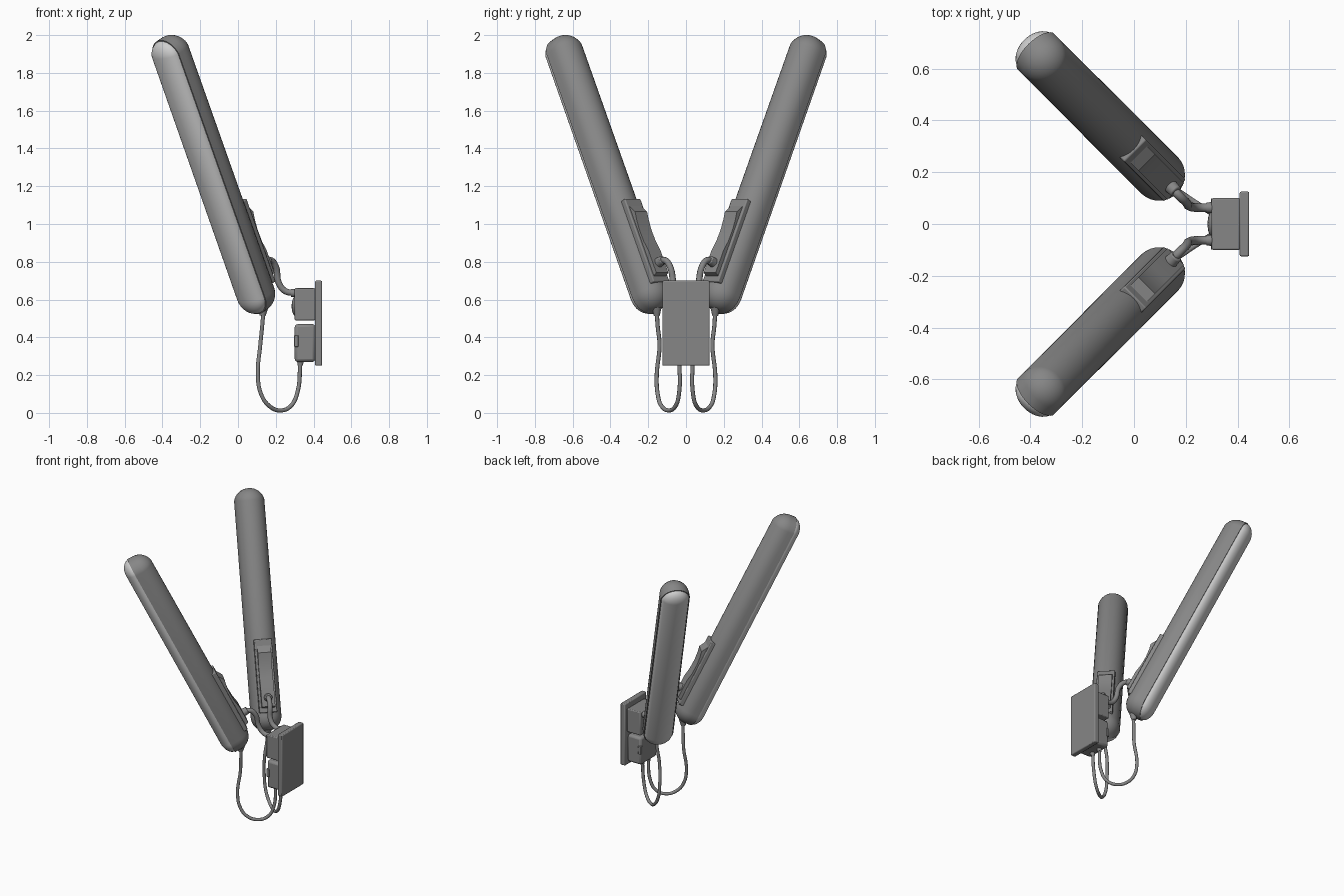
import bpy, bmesh, math
from mathutils import Matrix, Vector

cube = bpy.data.objects.get("Cube")
if cube:
    bpy.data.objects.remove(cube, do_unlink=True)


def material(name, value):
    m = bpy.data.materials.new(name)
    m.use_nodes = True
    colour = (value, value, value, 1)
    m.diffuse_color = colour
    m.node_tree.nodes["Principled BSDF"].inputs["Base Color"].default_value = colour
    return m


GREY = material("grey housing", 0.24)
LIGHT = material("light lens", 0.62)

# Lamp frame: local X across, local Y out through the lens, local Z along the lamp
TILT = math.radians(26.5)
out = Vector((-1, 1, 0)).normalized()
up = Vector((0, 0, 1))
axis = out * math.sin(TILT) + up * math.cos(TILT)
face = out * math.cos(TILT) - up * math.sin(TILT)
across = face.cross(axis)
LAMP = Matrix((across, face, axis)).transposed().to_4x4()
LAMP.translation = (0.097, 0.19, 0.63)
LENGTH = 1.42


def finish(bm, name, mat, frame=None, bevel=0, mirror=False, angle=35):
    """Turn a bmesh into an object, optionally placed in the lamp frame and mirrored."""
    if frame:
        bm.transform(frame)
    bmesh.ops.recalc_face_normals(bm, faces=bm.faces)
    me = bpy.data.meshes.new(name)
    bm.to_mesh(me)
    bm.free()
    me.materials.append(mat)
    me.shade_smooth()
    me.set_sharp_from_angle(angle=math.radians(angle))
    ob = bpy.data.objects.new(name, me)
    bpy.context.collection.objects.link(ob)
    if bevel:
        b = ob.modifiers.new("bevel", 'BEVEL')
        b.width, b.segments = bevel, 2
    if mirror:
        ob.modifiers.new("mirror", 'MIRROR').use_axis = (False, True, False)
    return ob


def box(name, lo, hi, **kw):
    lo, hi = Vector(lo), Vector(hi)
    bm = bmesh.new()
    bmesh.ops.create_cube(bm, size=1)
    bmesh.ops.scale(bm, vec=hi - lo, verts=bm.verts)
    bmesh.ops.translate(bm, vec=(lo + hi) / 2, verts=bm.verts)
    return finish(bm, name, GREY, **kw)


def cylinder(name, start, end, r1, r2, **kw):
    start, end = Vector(start), Vector(end)
    d = end - start
    bm = bmesh.new()
    bmesh.ops.create_cone(bm, cap_ends=True, segments=24, radius1=r1, radius2=r2, depth=d.length)
    bm.transform(Matrix.Translation((start + end) / 2) @ d.to_track_quat('Z', 'Y').to_matrix().to_4x4())
    return finish(bm, name, GREY, **kw)


def half_capsule(radius, side):
    """Long round-ended shell, keeping the half on the given side of local Y."""
    bm = bmesh.new()
    bmesh.ops.create_uvsphere(bm, u_segments=32, v_segments=16, radius=radius)
    for v in bm.verts:
        if v.co.z > 0.001:
            v.co.z += LENGTH
    bmesh.ops.bisect_plane(bm, geom=bm.verts[:] + bm.edges[:] + bm.faces[:], dist=1e-5,
                           plane_co=(0, 0, 0), plane_no=(0, -side, 0), clear_outer=True)
    return bm


def tube(name, points, radius):
    """Smooth round cable, one for each side."""
    for side, label in ((1, "back"), (-1, "front")):
        cu = bpy.data.curves.new(label + "_" + name, 'CURVE')
        cu.dimensions = '3D'
        cu.bevel_depth, cu.bevel_resolution, cu.resolution_u = radius, 3, 6
        cu.use_fill_caps = True
        sp = cu.splines.new('BEZIER')
        sp.bezier_points.add(len(points) - 1)
        for bp, (x, y, z) in zip(sp.bezier_points, points):
            bp.co = (x, y * side, z)
            bp.handle_left_type = bp.handle_right_type = 'AUTO'
        cu.materials.append(GREY)
        bpy.context.collection.objects.link(bpy.data.objects.new(label + "_" + name, cu))


# Lamp housings: rounded back with a short straight rim
bm = half_capsule(0.1, -1)
rim = [e for e in bm.edges if e.is_boundary]
ext = bmesh.ops.extrude_edge_only(bm, edges=rim)["geom"]
bmesh.ops.translate(bm, vec=(0, 0.04, 0), verts=[g for g in ext if isinstance(g, bmesh.types.BMVert)])
bmesh.ops.holes_fill(bm, edges=[e for e in bm.edges if e.is_boundary])
finish(bm, "lamp_housings", GREY, frame=LAMP, mirror=True)

# Lenses: shallow bulging covers
bm = half_capsule(0.094, 1)
for v in bm.verts:
    v.co.y = 0.038 + v.co.y * 0.66
finish(bm, "lamp_lenses", LIGHT, frame=LAMP, mirror=True, angle=60)

# Mounting rails on the lamp backs
box("mounting_rails", (-0.06, -0.108, 0.02), (0.06, -0.07, 0.51),
    frame=LAMP, bevel=0.006, mirror=True)

# Saddle blocks with a hollow outer face
profile = [(-0.1, 0.05), (-0.132, 0.06), (-0.132, 0.19), (-0.122, 0.25),
           (-0.12, 0.32), (-0.126, 0.38), (-0.134, 0.42), (-0.1, 0.48)]
bm = bmesh.new()
f = bm.faces.new([bm.verts.new((-0.045, y, z)) for y, z in profile])
ext = bmesh.ops.extrude_face_region(bm, geom=[f])["geom"]
bmesh.ops.translate(bm, vec=(0.09, 0, 0), verts=[g for g in ext if isinstance(g, bmesh.types.BMVert)])
finish(bm, "saddle_blocks", GREY, frame=LAMP, mirror=True)

# Pivot knobs and bent support arms
cylinder("pivot_knobs", (0, -0.12, 0.12), (0, -0.165, 0.12), 0.028, 0.024,
         frame=LAMP, bevel=0.004, mirror=True)
tube("support_arm", [(0.145, 0.14, 0.795), (0.172, 0.112, 0.808), (0.2, 0.085, 0.775),
                     (0.215, 0.068, 0.69), (0.25, 0.063, 0.645), (0.31, 0.063, 0.635)], 0.017)
cylinder("arm_sockets", (0.28, 0.063, 0.635), (0.305, 0.063, 0.635), 0.02, 0.022, mirror=True)

# Power cables with their glands
tube("cable", [(0.135, 0.155, 0.54), (0.128, 0.15, 0.46), (0.118, 0.14, 0.36),
               (0.105, 0.155, 0.2), (0.122, 0.15, 0.1), (0.165, 0.13, 0.037),
               (0.225, 0.09, 0.013), (0.28, 0.055, 0.037), (0.315, 0.036, 0.11),
               (0.33, 0.035, 0.28)], 0.011)
cylinder("lamp_glands", (0.13, 0.155, 0.515), (0.135, 0.155, 0.56), 0.016, 0.026, mirror=True)
cylinder("box_glands", (0.33, 0.035, 0.25), (0.33, 0.035, 0.28), 0.014, 0.018, mirror=True)

# Wall plate and the two boxes on it
box("wall_plate", (0.408, -0.125, 0.25), (0.445, 0.125, 0.7), bevel=0.006)
box("upper_box", (0.3, -0.1, 0.49), (0.41, 0.1, 0.66), bevel=0.006)
box("lower_box", (0.3, -0.095, 0.27), (0.41, 0.095, 0.47), bevel=0.016)
box("side_latches", (0.297, 0.08, 0.35), (0.32, 0.099, 0.41), bevel=0.003, mirror=True)

# Domed sensor on the upper box
bm = bmesh.new()
bmesh.ops.create_uvsphere(bm, u_segments=24, v_segments=12, radius=0.05)
bmesh.ops.scale(bm, vec=(0.36, 1, 1), verts=bm.verts)
bmesh.ops.translate(bm, vec=(0.302, 0, 0.565), verts=bm.verts)
finish(bm, "sensor_dome", GREY)
